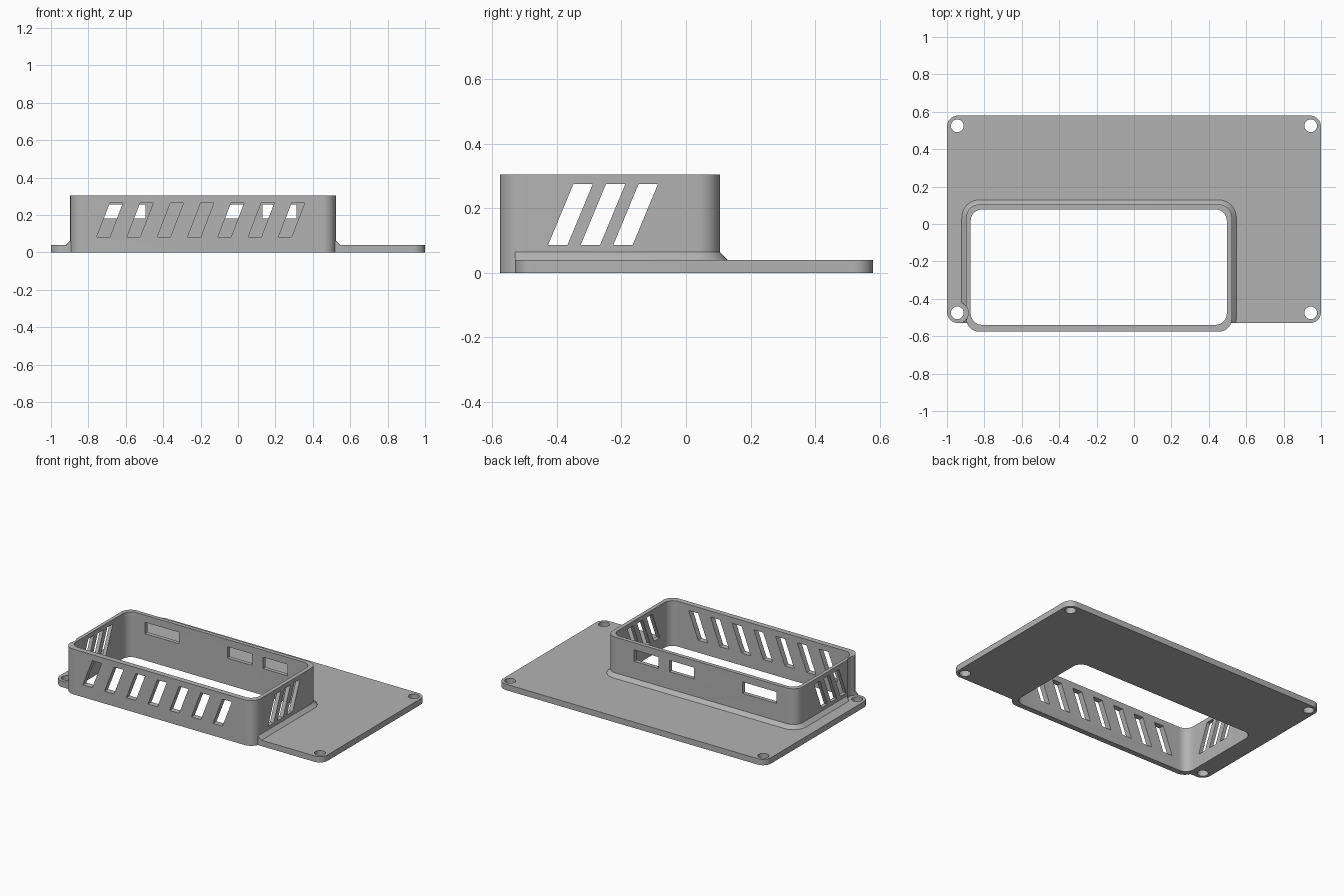
import bpy
import bmesh
from math import cos, sin, pi, radians

cube = bpy.data.objects.get("Cube")
if cube:
    bpy.data.objects.remove(cube, do_unlink=True)

grey = bpy.data.materials.new("plain grey")
grey.use_nodes = True
GREY = (0.45, 0.45, 0.45, 1)
grey.diffuse_color = GREY
grey.node_tree.nodes["Principled BSDF"].inputs["Base Color"].default_value = GREY

PLATE_TOP, WALL_TOP = 0.04, 0.305
PLATE = (-1, 1, -0.53, 0.58)
OUTER = (-0.897, 0.523, -0.576, 0.105)
INNER = (-0.873, 0.496, -0.539, 0.078)
FILLET = 0.024


def rounded(rect, r, steps=10):
    """Counter-clockwise outline of a rounded rectangle."""
    x0, x1, y0, y1 = rect
    centres = [(x1 - r, y1 - r), (x0 + r, y1 - r), (x0 + r, y0 + r), (x1 - r, y0 + r)]
    return [(cx + r * cos(pi / 2 * (q + i / steps)), cy + r * sin(pi / 2 * (q + i / steps)))
            for q, (cx, cy) in enumerate(centres) for i in range(steps + 1)]


def loft(name, lower, upper):
    """Closed solid between two matching rings of 3D points."""
    bm = bmesh.new()
    a = [bm.verts.new(p) for p in lower]
    b = [bm.verts.new(p) for p in upper]
    bm.faces.new(a[::-1])
    bm.faces.new(b)
    for i in range(len(a)):
        j = (i + 1) % len(a)
        bm.faces.new((a[i], a[j], b[j], b[i]))
    bmesh.ops.recalc_face_normals(bm, faces=bm.faces)
    mesh = bpy.data.meshes.new(name)
    bm.to_mesh(mesh)
    bm.free()
    mesh.materials.append(grey)
    obj = bpy.data.objects.new(name, mesh)
    bpy.context.collection.objects.link(obj)
    return obj


def prism(name, outline, z0, z1):
    return loft(name, [(x, y, z0) for x, y in outline], [(x, y, z1) for x, y in outline])


def box(name, x0, x1, y0, y1, z0, z1):
    return prism(name, [(x0, y0), (x1, y0), (x1, y1), (x0, y1)], z0, z1)


def cylinder(name, x, y, r, z0, z1):
    return prism(name, [(x + r * cos(pi * i / 16), y + r * sin(pi * i / 16)) for i in range(32)], z0, z1)


def combine(target, tool, operation="DIFFERENCE"):
    """Apply a boolean and discard the tool."""
    tool.hide_render = True
    mod = target.modifiers.new("boolean", "BOOLEAN")
    mod.object, mod.operation, mod.solver = tool, operation, "EXACT"
    bpy.context.view_layer.objects.active = target
    bpy.ops.object.modifier_apply(modifier=mod.name)
    bpy.data.objects.remove(tool, do_unlink=True)


# Base plate
body = prism("vented_frame_plate", rounded(PLATE, 0.06), 0, PLATE_TOP)

# Sloped skirt where the wall meets the plate, trimmed at the plate's front edge
grown = (OUTER[0] - FILLET, OUTER[1] + FILLET, OUTER[2] - FILLET, OUTER[3] + FILLET)
rim = rounded(OUTER, 0.07)
foot = rounded(grown, 0.07 + FILLET)
low = PLATE_TOP - 0.01
skirt = prism("skirt", foot, low, PLATE_TOP)
slope = loft("slope", [(x, y, PLATE_TOP) for x, y in foot],
             [(x, y, PLATE_TOP + FILLET) for x, y in rim])
combine(skirt, slope, "UNION")
combine(skirt, box("trim", -1.2, 1.2, -1, PLATE[2], -1, 1))
combine(body, skirt, "UNION")

# Raised wall and its open centre
combine(body, prism("wall", rim, 0, WALL_TOP), "UNION")
combine(body, prism("opening", rounded(INNER, 0.06), -0.1, 0.5))

# Screw holes, and head clearance beside the wall
for x in (-0.945, 0.945):
    for y in (-0.475, 0.525):
        combine(body, cylinder("screw_hole", x, y, 0.034, -0.1, 0.2))
combine(body, cylinder("head_clearance", -0.945, -0.475, 0.059, PLATE_TOP, 0.5))

# Slanted vents in the front wall
for i in range(7):
    x = -0.755 + 0.162 * i
    shape = [(x, 0.083), (x + 0.07, 0.083), (x + 0.14, 0.265), (x + 0.07, 0.265)]
    combine(body, loft("front_vent", [(u, -0.7, w) for u, w in shape],
                       [(u, -0.45, w) for u, w in shape]))

# Slanted vents through both side walls
for i in range(3):
    y = -0.427 + 0.101 * i
    shape = [(y, 0.087), (y + 0.06, 0.087), (y + 0.138, 0.275), (y + 0.078, 0.275)]
    combine(body, loft("side_vent", [(-1.2, v, w) for v, w in shape],
                       [(1.2, v, w) for v, w in shape]))

# Connector windows in the back wall
for x0, x1 in ((-0.75, -0.495), (-0.134, 0.05), (0.132, 0.314)):
    combine(body, box("back_window", x0, x1, 0, 0.2, 0.18, 0.257))

# Smooth corners with crisp edges
bpy.ops.object.select_all(action="DESELECT")
body.select_set(True)
bpy.context.view_layer.objects.active = body
bpy.ops.object.shade_smooth_by_angle(angle=radians(30))
